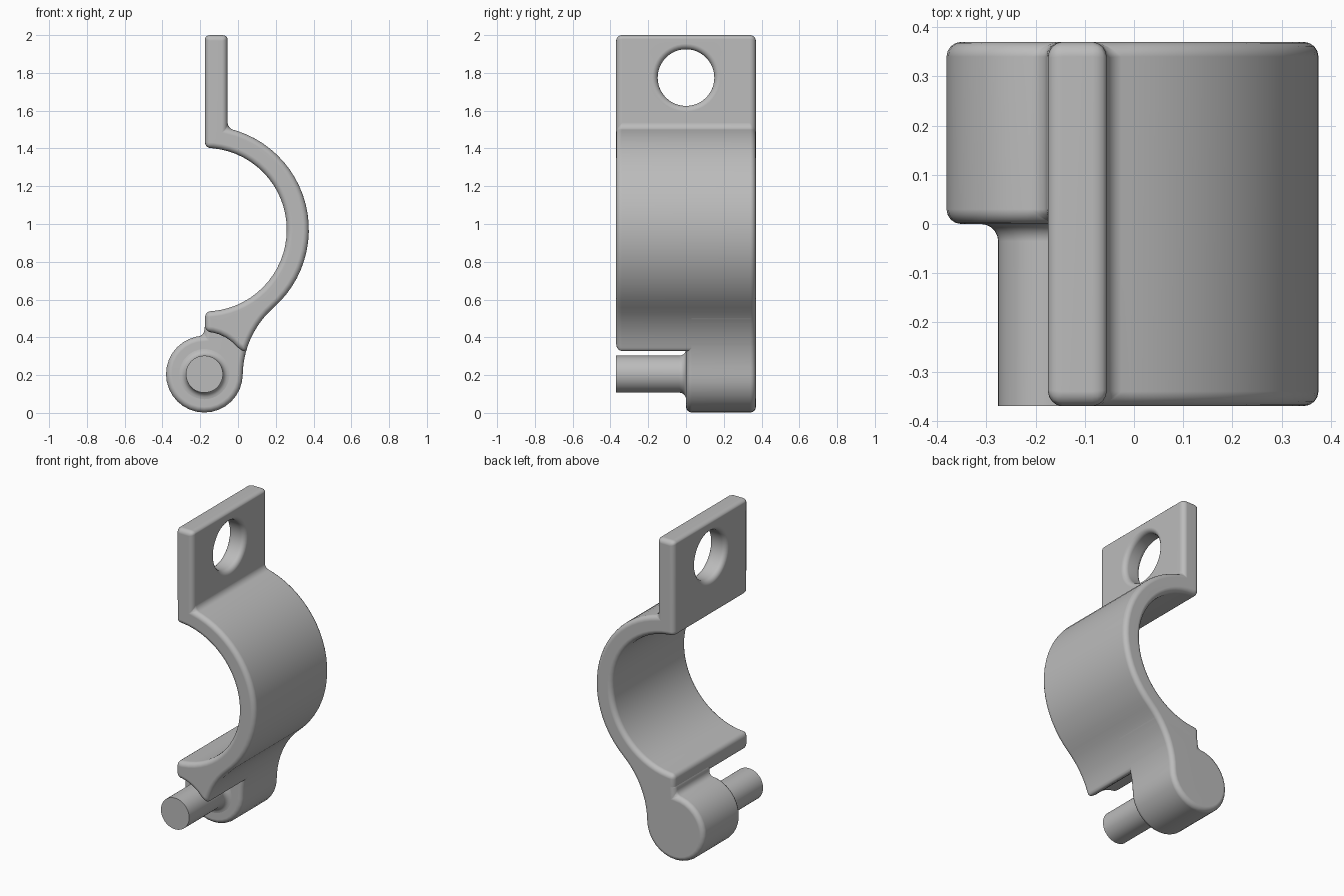
import bpy, bmesh
from math import cos, sin, pi, sqrt, atan2, radians
from mathutils import Vector, Matrix

cube = bpy.data.objects.get("Cube")
if cube:
    bpy.data.objects.remove(cube, do_unlink=True)

metal = bpy.data.materials.new("light_grey")
metal.use_nodes = True
grey = (0.5, 0.5, 0.5, 1)
metal.diffuse_color = grey
metal.node_tree.nodes["Principled BSDF"].inputs["Base Color"].default_value = grey

HALF = 0.37                                   # half the depth of the clamp
RING, R_IN, R_OUT = Vector((-0.175, 0.97)), 0.433, 0.55
HINGE, R_HINGE = Vector((-0.178, 0.205)), 0.203
R_WEB = 0.48                                  # concave blend between ring and hinge


def arc(c, r, a0, a1, n):
    return [(c[0] + r * cos(a0 + (a1 - a0) * i / n),
             c[1] + r * sin(a0 + (a1 - a0) * i / n)) for i in range(n + 1)]


def angle(a, b):
    return atan2(b[1] - a[1], b[0] - a[0])


def add_object(name, bm):
    bmesh.ops.recalc_face_normals(bm, faces=bm.faces)
    mesh = bpy.data.meshes.new(name)
    bm.to_mesh(mesh)
    bm.free()
    mesh.materials.append(metal)
    ob = bpy.data.objects.new(name, mesh)
    bpy.context.collection.objects.link(ob)
    return ob


def prism(name, outline, y0, y1):
    bm = bmesh.new()
    face = bm.faces.new([bm.verts.new((x, y0, z)) for x, z in outline])
    side = bmesh.ops.extrude_face_region(bm, geom=[face])["geom"]
    verts = [v for v in side if isinstance(v, bmesh.types.BMVert)]
    bmesh.ops.translate(bm, verts=verts, vec=(0, y1 - y0, 0))
    return add_object(name, bm)


def finish(ob, rounded=True):
    bpy.ops.object.select_all(action="DESELECT")
    ob.select_set(True)
    bpy.context.view_layer.objects.active = ob
    if rounded:
        bevel = ob.modifiers.new("rounded_edges", "BEVEL")
        bevel.width, bevel.segments = 0.03, 4
        bevel.limit_method, bevel.angle_limit = "ANGLE", radians(32)
        bevel.use_clamp_overlap = False
    for mod in list(ob.modifiers):
        bpy.ops.object.modifier_apply(modifier=mod.name)
    bpy.ops.object.shade_smooth_by_angle(angle=radians(35))
    weighted = ob.modifiers.new("flat_face_normals", "WEIGHTED_NORMAL")
    weighted.keep_sharp = True


# Centre of the blend arc that touches both the ring and the hinge
span = HINGE - RING
d = span.length
along = ((R_OUT + R_WEB) ** 2 - (R_HINGE + R_WEB) ** 2 + d * d) / (2 * d)
across = sqrt((R_OUT + R_WEB) ** 2 - along ** 2)
u = span / d
WEB = RING + u * along + Vector((-u.y, u.x)) * across
ring_end = angle(RING, WEB)
web_start = angle(WEB, RING) % (2 * pi)
web_end = angle(WEB, HINGE) % (2 * pi)

# Half-ring clamp with upright plate and lower lug
plate_x = -0.055
ring_start = pi / 2 - atan2(plate_x - RING.x, sqrt(R_OUT ** 2 - (plate_x - RING.x) ** 2))
web_stop = pi - 0.25
outline = [(-0.175, 2), (plate_x, 2)]
outline += arc(RING, R_OUT, ring_start, ring_end, 24)
outline += arc(WEB, R_WEB, web_start, web_stop, 7)[1:]
outline += arc(HINGE, 0.225, radians(40), radians(89), 5)
outline += arc(RING, R_IN, -pi / 2, pi / 2, 32)
clamp = prism("clamp_band", outline, -HALF, HALF)

# Bolt hole through the plate
bm = bmesh.new()
bmesh.ops.create_cone(bm, cap_ends=True, segments=48, radius1=0.15, radius2=0.15, depth=0.5,
                      matrix=Matrix.Translation((-0.115, 0, 1.775)) @ Matrix.Rotation(pi / 2, 4, "Y"))
cutter = add_object("hole_cutter", bm)
hole = clamp.modifiers.new("bolt_hole", "BOOLEAN")
hole.operation, hole.object, hole.solver = "DIFFERENCE", cutter, "EXACT"
finish(clamp)
bpy.data.objects.remove(cutter, do_unlink=True)

# Hinge barrel on the back half, blended up into the band
outline = arc(WEB, R_WEB, web_start + 0.1, web_end, 9)
outline += arc(HINGE, R_HINGE, angle(HINGE, WEB), -1.5 * pi + 0.01, 24)[1:]
outline += [(-0.175, 0.48), (0, 0.51)]
finish(prism("hinge_barrel", outline, 0, HALF))

# Hinge pin, flared where it meets the barrel
bm = bmesh.new()
flare = arc((0.133, -0.035), 0.035, pi, pi / 2, 5)
profile = [(0, -HALF), (0.098, -HALF)] + flare + [(0.133, 0.02), (0, 0.02)]
verts = [bm.verts.new((HINGE.x + r, y, HINGE.y)) for r, y in profile]
edges = [bm.edges.new(pair) for pair in zip(verts, verts[1:])]
bmesh.ops.spin(bm, geom=verts + edges, cent=(HINGE.x, 0, HINGE.y), axis=(0, 1, 0),
               angle=2 * pi, steps=48)
bmesh.ops.remove_doubles(bm, verts=bm.verts, dist=0.0001)
finish(add_object("hinge_pin", bm), rounded=False)
